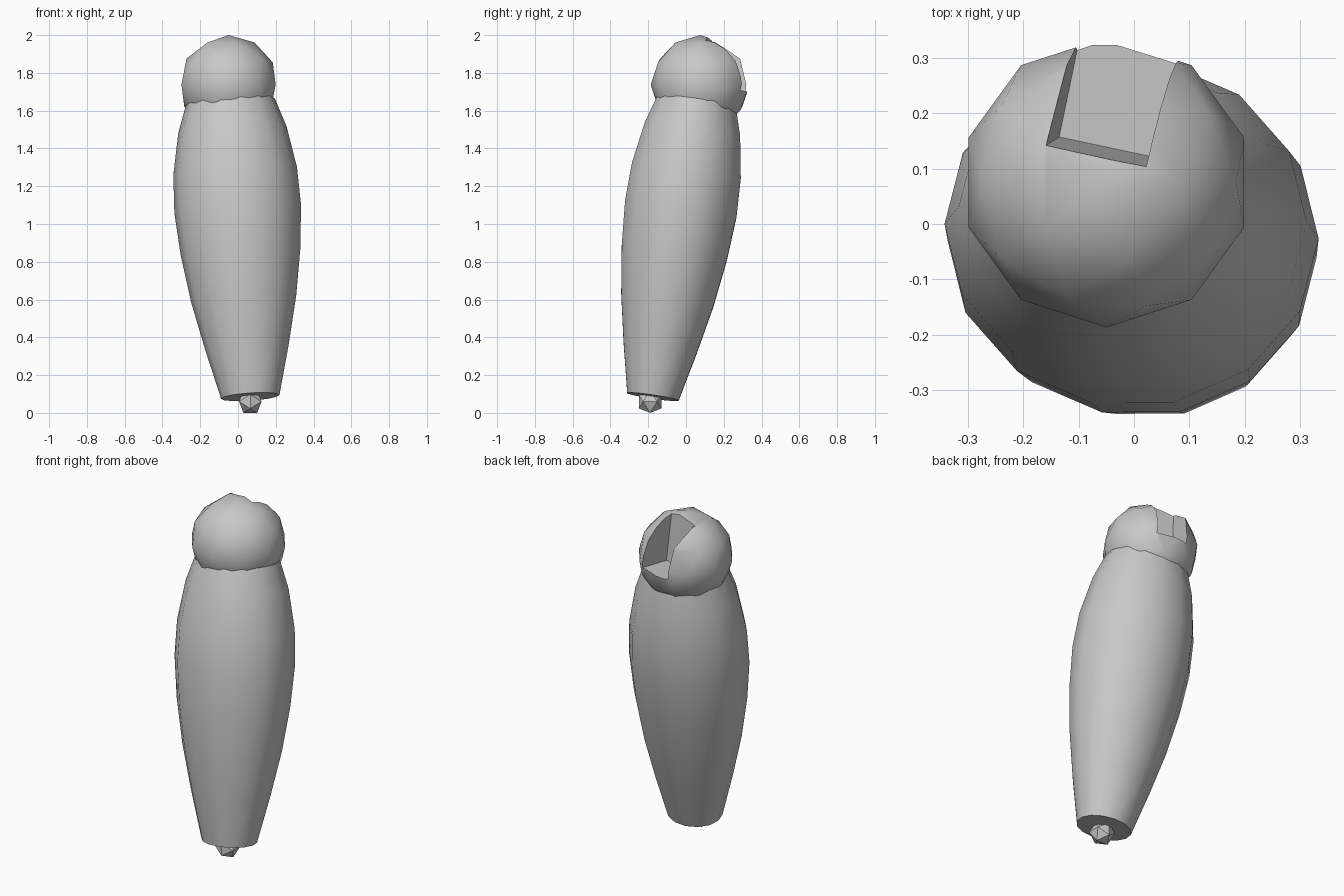
import bpy
import bmesh
from math import sin, cos, tau, radians
from mathutils import Vector, Matrix, Euler

cube = bpy.data.objects.get("Cube")
if cube:
    bpy.data.objects.remove(cube, do_unlink=True)

GREY = (0.58, 0.58, 0.58, 1)
grey = bpy.data.materials.new("plain_grey")
grey.use_nodes = True
grey.diffuse_color = GREY
grey.node_tree.nodes["Principled BSDF"].inputs["Base Color"].default_value = GREY


def add_object(name, bm):
    mesh = bpy.data.meshes.new(name)
    bmesh.ops.recalc_face_normals(bm, faces=bm.faces)
    bm.to_mesh(mesh)
    bm.free()
    mesh.materials.append(grey)
    obj = bpy.data.objects.new(name, mesh)
    bpy.context.collection.objects.link(obj)
    return obj


def activate(obj):
    bpy.ops.object.select_all(action="DESELECT")
    obj.select_set(True)
    bpy.context.view_layer.objects.active = obj


def smooth(obj):
    activate(obj)
    bpy.ops.object.shade_smooth_by_angle(angle=radians(35))


def ball(name, centre, radius, detail, turn=(0, 0, 0)):
    bm = bmesh.new()
    place = Matrix.Translation(centre) @ Euler(turn).to_matrix().to_4x4()
    bmesh.ops.create_icosphere(bm, subdivisions=detail, radius=radius, matrix=place)
    return add_object(name, bm)


# Leaning body: elliptical rings set square to a slanted axis
SIDES = 14
BASE = Vector((0.065, -0.175, 0.085))
SLOPE = Vector((-0.067, 0.148, 1))
tilt = Vector((0, 0, 1)).rotation_difference(SLOPE).to_matrix()
profile = [(0.085, 0.155), (0.35, 0.222), (0.6, 0.278), (0.85, 0.317), (1.08, 0.336),
           (1.28, 0.328), (1.5, 0.287), (1.65, 0.235)]
bm = bmesh.new()
rings = []
for height, radius in profile:
    centre = BASE + SLOPE * (height - BASE.z)
    ring = []
    for i in range(SIDES):
        a = tau * i / SIDES
        ring.append(bm.verts.new(centre + tilt @ Vector((radius * cos(a), 0.91 * radius * sin(a), 0))))
    rings.append(ring)
for low, high in zip(rings, rings[1:]):
    for i in range(SIDES):
        j = (i + 1) % SIDES
        bm.faces.new((low[i], low[j], high[j], high[i]))
bm.faces.new(rings[0])
bm.faces.new(rings[-1])
smooth(add_object("body", bm))

# Faceted round head
head = ball("head", (-0.05, 0.075, 1.738), 0.262, 2)

# Square notch cut into the upper back of the head
bm = bmesh.new()
bmesh.ops.create_cube(bm, size=1)
for v in bm.verts:
    v.co = Vector((v.co.x * 0.185, (v.co.y + 0.5) * 0.4, (v.co.z + 0.5) * 0.6))
turn = Euler((radians(4), radians(-4), radians(-12))).to_matrix().to_4x4()
bm.transform(Matrix.Translation((-0.045, 0.138, 1.69)) @ turn)
cutter = add_object("notch_cutter", bm)
cutter.hide_render = True
cut = head.modifiers.new("notch", "BOOLEAN")
cut.operation = "DIFFERENCE"
cut.solver = "EXACT"
cut.object = cutter
activate(head)
bpy.ops.object.modifier_apply(modifier=cut.name)
bpy.data.objects.remove(cutter, do_unlink=True)
smooth(head)

# Small faceted foot under the body, resting on one edge
ball("foot", (0.065, -0.19, 0.06), 0.07, 1, (0, radians(-31.7), 0))
